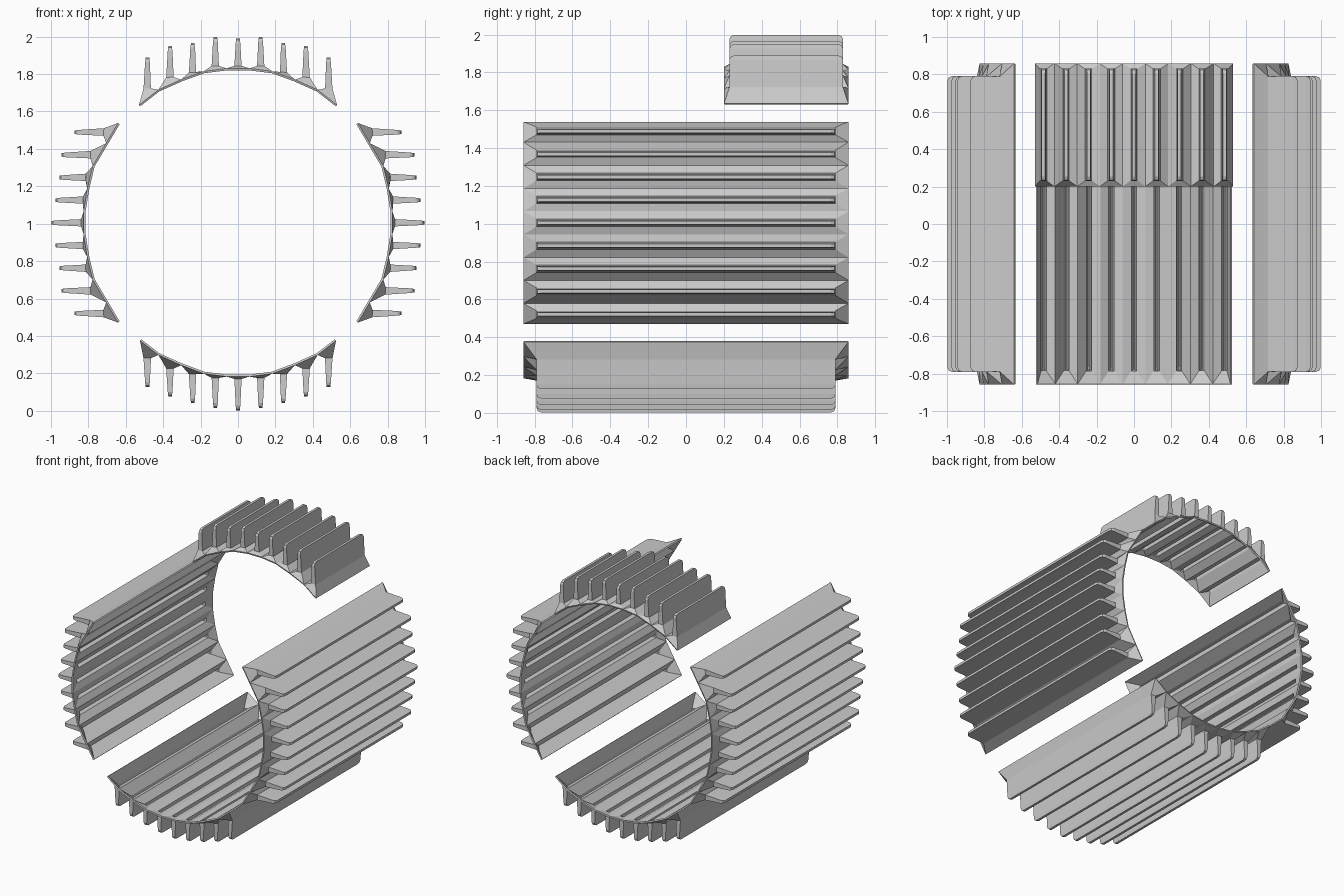
import bpy, bmesh
from mathutils import Vector

if "Cube" in bpy.data.objects:
    bpy.data.objects.remove(bpy.data.objects["Cube"])

PITCH = 0.121
FINS = 9


def interp(pts, u):
    # height of the faceted rim at distance u from the panel centre
    u = abs(u)
    for (a, wa), (b, wb) in zip(pts, pts[1:]):
        if u <= b:
            return wa + (wb - wa) * (u - a) / (b - a)
    return pts[-1][1]


def panel(name, across, out, zc, rim, base, tips, y0, y1, inset):
    """Folded sheet: every cell flares into a tapering hollow fin."""
    bm = bmesh.new()
    across, out, centre = Vector(across), Vector(out), Vector((0, 0, zc))

    def vert(u, y, w):
        return bm.verts.new(centre + across * u + out * w + Vector((0, y, 0)))

    # ridges between the fins, running along the faceted arc
    half = rim[-1][0]
    ridge_u = [(i - FINS / 2) * PITCH for i in range(FINS + 1)]
    ridge_u[0], ridge_u[-1] = -half, half
    ridges = [(vert(u, y0, interp(rim, u)), vert(u, y1, interp(rim, u)))
              for u in ridge_u]

    for i in range(FINS):
        k = i - FINS // 2
        u, b, t = k * PITCH, base[abs(k)], tips[abs(k)]
        a, c = ridges[i], ridges[i + 1]
        loop = [a[0], c[0], c[1], a[1]]
        # fin root, wall top, rounded corner, tip
        rings = [(b, 0.017, 0.0), (t - 0.022, 0.009, 0.0),
                 (t - 0.007, 0.007, 0.006), (t, 0.006, 0.022)]
        for w, hw, cut in rings:
            ya, yb = y0 + inset + cut, y1 - inset - cut
            new = [vert(u - hw, ya, w), vert(u + hw, ya, w),
                   vert(u + hw, yb, w), vert(u - hw, yb, w)]
            for j in range(4):
                n = (j + 1) % 4
                bm.faces.new((loop[j], loop[n], new[n], new[j]))
            loop = new
        bm.faces.new(loop)

    bmesh.ops.recalc_face_normals(bm, faces=bm.faces)
    me = bpy.data.meshes.new(name)
    bm.to_mesh(me)
    bm.free()
    ob = bpy.data.objects.new(name, me)
    bpy.context.collection.objects.link(ob)
    # sheet thickness
    m = ob.modifiers.new("thickness", 'SOLIDIFY')
    m.thickness = 0.011
    m.offset = 0
    return ob


# left and right panels
side_rim = [(0, 0.83), (0.28, 0.785), (0.53, 0.637)]
side_base = [0.835, 0.825, 0.81, 0.785, 0.715]
side_tips = [0.994, 0.972, 0.95, 0.94, 0.87]
for name, s in (("right_fin_panel", 1), ("left_fin_panel", -1)):
    panel(name, (0, 0, 1), (s, 0, 0), 1.005, side_rim, side_base, side_tips,
          -0.857, 0.857, 0.07)

# bottom panel
panel("bottom_fin_panel", (1, 0, 0), (0, 0, -1), 1.0,
      [(0, 0.812), (0.14, 0.812), (0.40, 0.715), (0.52, 0.622)],
      [0.825, 0.82, 0.80, 0.77, 0.715], [0.994, 0.98, 0.955, 0.92, 0.87],
      -0.857, 0.857, 0.07)

# short top panel at the rear
panel("top_fin_panel", (1, 0, 0), (0, 0, 1), 1.0,
      [(0, 0.825), (0.14, 0.825), (0.40, 0.73), (0.525, 0.632)],
      [0.84, 0.84, 0.805, 0.78, 0.72], [0.985, 0.994, 0.962, 0.945, 0.885],
      0.203, 0.857, 0.03)
